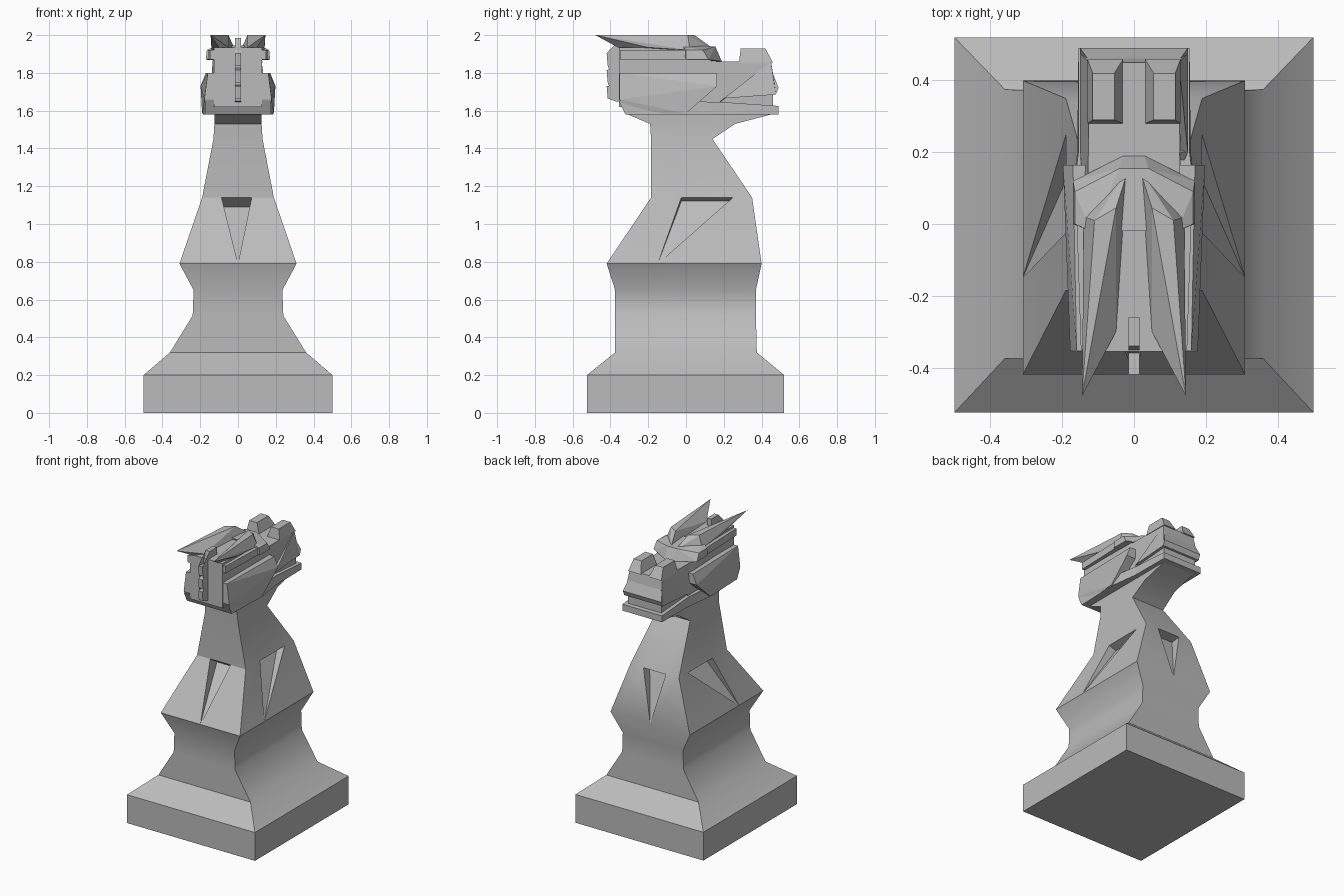
import bpy, bmesh, math
from mathutils import Vector

cube = bpy.data.objects.get("Cube")
if cube:
    bpy.data.objects.remove(cube, do_unlink=True)

# Single stone colour
stone = bpy.data.materials.new("grey_stone")
stone.use_nodes = True
GREY = (0.5, 0.5, 0.5, 1)
stone.diffuse_color = GREY
stone.node_tree.nodes["Principled BSDF"].inputs["Base Color"].default_value = GREY


def finish(bm, name, smooth=None):
    bmesh.ops.recalc_face_normals(bm, faces=bm.faces)
    mesh = bpy.data.meshes.new(name)
    bm.to_mesh(mesh)
    bm.free()
    mesh.materials.append(stone)
    obj = bpy.data.objects.new(name, mesh)
    bpy.context.collection.objects.link(obj)
    if smooth:
        bpy.ops.object.select_all(action='DESELECT')
        bpy.context.view_layer.objects.active = obj
        obj.select_set(True)
        bpy.ops.object.shade_smooth_by_angle(angle=math.radians(smooth))
    return obj


def hull(name, points, side=0):
    """Convex solid; side 0 spans both sides, +1 / -1 makes one side only."""
    bm = bmesh.new()
    for s in ((1, -1) if side == 0 else (side,)):
        for x, y, z in points:
            bm.verts.new((x * s, y, z))
    bmesh.ops.remove_doubles(bm, verts=bm.verts, dist=0.0005)
    res = bmesh.ops.convex_hull(bm, input=bm.verts)
    loose = [v for v in bm.verts if not v.link_faces]
    bmesh.ops.delete(bm, geom=loose, context='VERTS')
    bmesh.ops.dissolve_limit(bm, angle_limit=0.02, verts=bm.verts, edges=bm.edges)
    return finish(bm, name)


def prism(name, profile):
    """Side profile of (y, z, half width), closed across the middle."""
    bm = bmesh.new()
    right = [bm.verts.new((w, y, z)) for y, z, w in profile]
    left = [bm.verts.new((-w, y, z)) for y, z, w in profile]
    n = len(profile)
    for i in range(n):
        j = (i + 1) % n
        bm.faces.new((right[i], right[j], left[j], left[i]))
    caps = [bm.faces.new(right), bm.faces.new(left)]
    bmesh.ops.triangulate(bm, faces=caps)
    return finish(bm, name)


# Plinth, waist, shoulders and neck: rectangular rings of (z, half width, y front, y back)
rings = [
    (0, 0.5, -0.525, 0.52), (0.2, 0.5, -0.525, 0.52), (0.32, 0.36, -0.375, 0.375),
    (0.515, 0.24, -0.375, 0.37), (0.65, 0.235, -0.375, 0.37), (0.79, 0.31, -0.42, 0.4),
    (1.14, 0.19, -0.185, 0.35), (1.45, 0.13, -0.185, 0.14), (1.53, 0.125, -0.19, 0.26),
    (1.585, 0.125, -0.32, 0.47)]
SHOULDER = 5
bm = bmesh.new()
loops = [[bm.verts.new(p) for p in ((-w, a, z), (w, a, z), (w, b, z), (-w, b, z))]
         for z, w, a, b in rings]
panels = []
for k in range(len(loops) - 1):
    for i in range(4):
        j = (i + 1) % 4
        f = bm.faces.new((loops[k][i], loops[k][j], loops[k + 1][j], loops[k + 1][i]))
        if k == SHOULDER:
            panels.append((f, loops[k][i], loops[k][j], loops[k + 1][j], loops[k + 1][i]))
bm.faces.new(loops[0])
bm.faces.new(loops[-1])


def edge_point(a, b, t):
    """Split the edge a-b at fraction t and return the new vertex."""
    return bmesh.utils.edge_split(bm.edges.get((a, b)), a, t)[1]


# Triangular notches, deep at the top and running out at the bottom:
# (apex, top start, top end, depth) for front, +x, back and -x panels
notches = [(0.5, 0.27, 0.69, 0.09), (0.33, 0.3, 0.81, 0.06),
           (0.5, 0.27, 0.73, 0.07), (0.67, 0.19, 0.7, 0.06)]
for (face, b0, b1, t1, t0), (apex, s, e, depth) in zip(panels, notches):
    face.normal_update()
    inward = face.normal * -depth
    a = edge_point(b0, b1, apex)
    p = edge_point(t0, t1, s)
    q = edge_point(p, t1, (e - s) / (1 - s))
    bm.faces.remove(face)
    p2 = bm.verts.new(p.co + inward)
    q2 = bm.verts.new(q.co + inward)
    for poly in ((b0, a, p, t0), (a, b1, t1, q), (a, q2, p2),
                 (a, p2, p), (a, q, q2), (p, p2, q2, q)):
        bm.faces.new(poly)
finish(bm, "body", 33)

# Skull and upper snout
prism("skull", [
    (-0.355, 1.62, 0.128), (-0.355, 1.935, 0.128), (0.02, 1.935, 0.128), (0.14, 1.86, 0.128),
    (0.45, 1.86, 0.125), (0.462, 1.79, 0.13), (0.49, 1.72, 0.15), (0.475, 1.685, 0.15),
    (0.2, 1.665, 0.15), (0.15, 1.62, 0.128)])

# Mouth lining set back between the lips
prism("mouth", [(0, 1.6, 0.13), (0.46, 1.6, 0.13), (0.46, 1.7, 0.13), (0, 1.7, 0.13)])

# Lower jaw
prism("lower_jaw", [
    (-0.355, 1.65, 0.175), (-0.32, 1.58, 0.175), (0, 1.58, 0.185), (0.2, 1.58, 0.158),
    (0.49, 1.58, 0.155), (0.49, 1.625, 0.155), (0.2, 1.645, 0.155), (0, 1.65, 0.18)])

# Cheek plates flaring towards the snout
hull("cheeks", [
    (0.16, -0.352, 1.8), (0.17, 0.165, 1.8), (0.198, 0.165, 1.73), (0.19, 0, 1.585),
    (0.165, -0.32, 1.585), (0.178, -0.352, 1.66)])

# Brow band across the forehead
hull("brow", [
    (0.17, 0.12, 1.87), (0.17, 0.0, 1.87), (0.165, 0.0, 1.92), (0.165, 0.09, 1.92),
    (0.03, 0.19, 1.86), (0.04, 0.155, 1.94), (0.12, -0.02, 1.945)])

# Temple ridges along the sides
hull("temple_ridge", [(x, y, z) for x, y in ((0.148, -0.35), (0.16, 0.02)) for z in (1.87, 1.92)])

for side, label in ((1, "left"), (-1, "right")):
    # Swept back ears
    hull(label + "_ear", [
        (0.015, 0.155, 1.92), (0.14, 0.02, 1.92), (0.05, 0.045, 2.0), (0.11, 0.01, 2.0),
        (0.145, -0.48, 2.0), (0.1, -0.36, 1.935), (0.05, -0.3, 1.935), (0.14, -0.2, 1.935)], side)
    # Nostril bumps
    hull(label + "_nostril", [
        (0.03, 0.28, 1.855), (0.13, 0.28, 1.855), (0.13, 0.46, 1.855), (0.03, 0.46, 1.855),
        (0.055, 0.29, 1.93), (0.115, 0.29, 1.93), (0.115, 0.42, 1.93), (0.055, 0.42, 1.93)], side)

# Notched mane strip down the back of the head
crest = [(-0.26, 1.92), (-0.26, 1.985), (-0.34, 1.985), (-0.36, 1.9)]
for top in (1.905, 1.815, 1.73):
    crest += [(-0.42, top), (-0.415, top - 0.065), (-0.375, top - 0.06), (-0.375, top - 0.08)]
crest += [(-0.34, 1.645), (-0.34, 1.9)]
prism("mane", [(y, z, 0.016) for y, z in crest])
